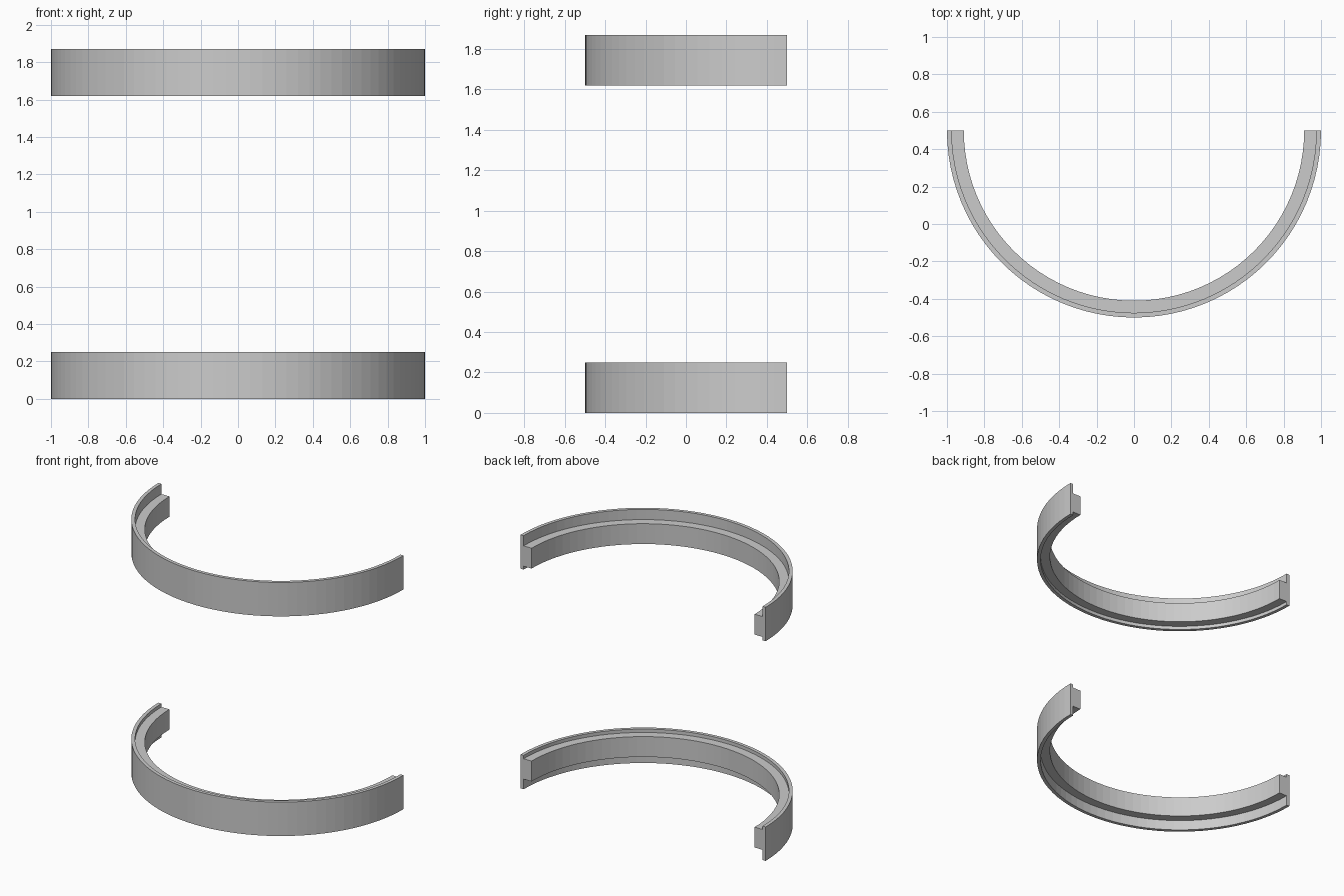
import bpy, bmesh, math

if "Cube" in bpy.data.objects:
    bpy.data.objects.remove(bpy.data.objects["Cube"])

SEGMENTS = 48
CENTRE_Y = 0.5
R_OUT, R_WALL, R_IN = 1.0, 0.975, 0.91
HEIGHT = 0.25


def half_ring(name, base_z, low, high):
    """Sweep a T-shaped section (thin wall + inner rib) round a half circle."""
    section = [(R_OUT, 0), (R_OUT, HEIGHT), (R_WALL, HEIGHT), (R_WALL, high),
               (R_IN, high), (R_IN, low), (R_WALL, low), (R_WALL, 0)]
    bm = bmesh.new()
    rows = []
    for i in range(SEGMENTS + 1):
        a = math.pi + math.pi * i / SEGMENTS
        rows.append([bm.verts.new((r * math.cos(a), CENTRE_Y + r * math.sin(a), base_z + z))
                     for r, z in section])
    n = len(section)
    for a, b in zip(rows, rows[1:]):
        for j in range(n):
            k = (j + 1) % n
            bm.faces.new((a[j], a[k], b[k], b[j]))
    # flat end caps
    bm.faces.new(rows[0])
    bm.faces.new(rows[-1][::-1])
    bmesh.ops.recalc_face_normals(bm, faces=bm.faces)
    mesh = bpy.data.meshes.new(name)
    bm.to_mesh(mesh)
    bm.free()
    obj = bpy.data.objects.new(name, mesh)
    bpy.context.collection.objects.link(obj)
    return obj


# Lower ring: deep step underneath, shallow step on top; upper ring is flipped
half_ring("lower_half_ring", 0.0, 0.075, 0.225)
half_ring("upper_half_ring", 1.62, 0.025, 0.175)
